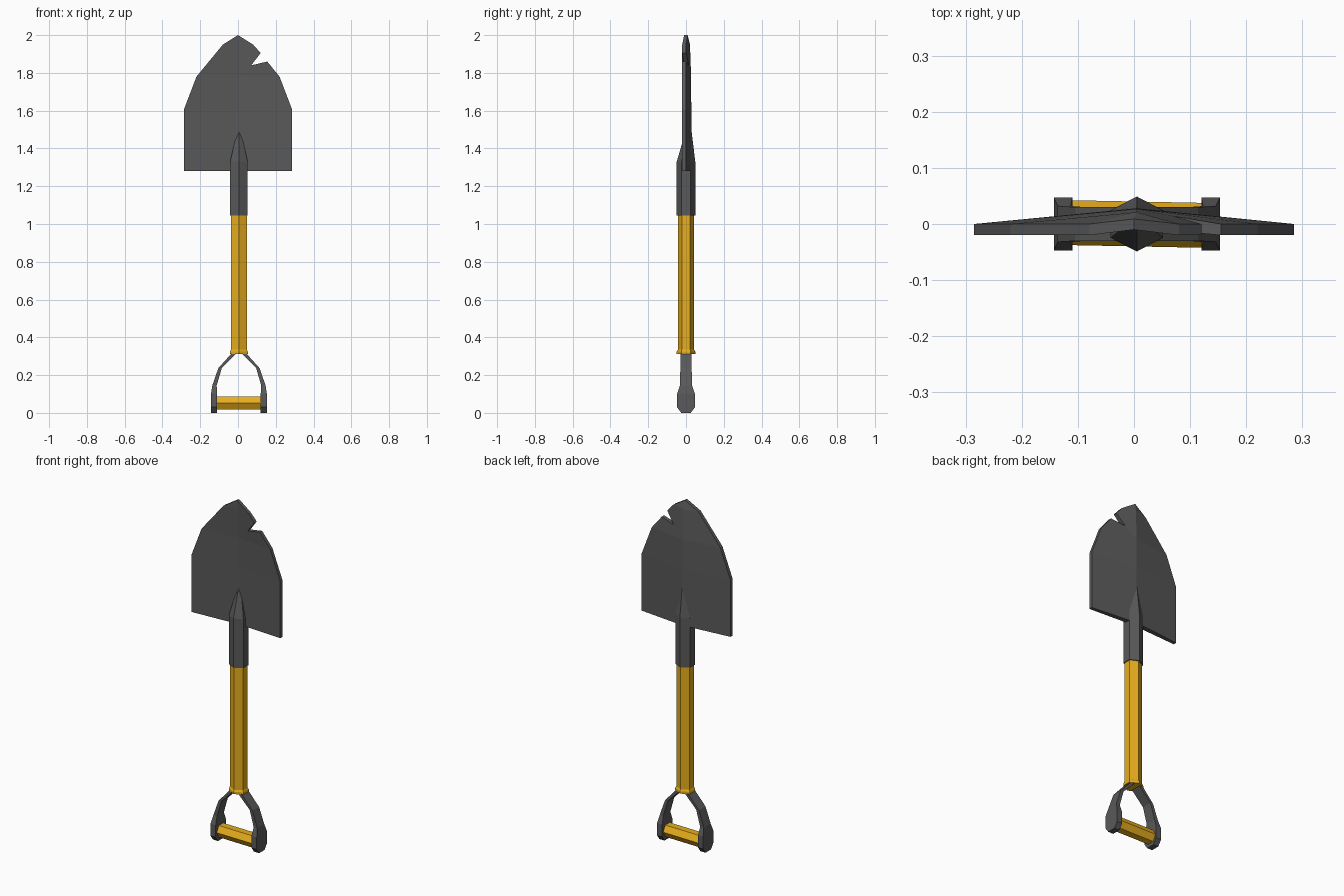
import bpy, bmesh, math

if "Cube" in bpy.data.objects:
    bpy.data.objects.remove(bpy.data.objects["Cube"])

CX = 0.005  # shaft axis


def material(name, color):
    m = bpy.data.materials.new(name)
    m.diffuse_color = color
    m.use_nodes = True
    m.node_tree.nodes["Principled BSDF"].inputs["Base Color"].default_value = m.diffuse_color
    return m


ORANGE = material("orange", (0.8, 0.42, 0.012, 1))
STEEL = material("dark_steel", (0.1, 0.1, 0.1, 1))


def make(name, verts, faces, mat):
    bm = bmesh.new()
    vs = [bm.verts.new(v) for v in verts]
    for f in faces:
        bm.faces.new([vs[i] for i in f])
    bmesh.ops.recalc_face_normals(bm, faces=bm.faces)
    me = bpy.data.meshes.new(name)
    bm.to_mesh(me)
    bm.free()
    me.materials.append(mat)
    ob = bpy.data.objects.new(name, me)
    bpy.context.collection.objects.link(ob)
    return ob


def loft(name, rings, mat):
    n = len(rings[0])
    verts = [v for r in rings for v in r]
    faces = [[k * n + i, k * n + (i + 1) % n, (k + 1) * n + (i + 1) % n, (k + 1) * n + i]
             for k in range(len(rings) - 1) for i in range(n)]
    faces += [list(range(n)), [len(verts) - n + i for i in range(n)]]
    return make(name, verts, faces, mat)


def hexagon(z, rx, ry, cy=0.0):
    # pointed towards front and back
    return [(CX + rx * math.sin(i * math.pi / 3) / 0.866, cy + ry * math.cos(i * math.pi / 3), z)
            for i in range(6)]


# Shaft with a small flared collar at its lower end
loft("shaft", [hexagon(0.312, 0.047, 0.049), hexagon(0.325, 0.047, 0.049),
               hexagon(0.335, 0.042, 0.043), hexagon(1.06, 0.042, 0.043)], ORANGE)

# Steel socket tapering into the blade
loft("socket", [hexagon(1.045, 0.0465, 0.049), hexagon(1.33, 0.0465, 0.049),
                hexagon(1.495, 0.009, 0.015, 0.014)], STEEL)

# Blade: bent sheet, (x, z, front y, back y)
E = (-0.02, 0.0)
pts = [(CX, 1.28, -0.003, 0.028), (CX, 1.61, -0.003, 0.028), (CX, 1.78, -0.003, 0.027),
       (CX, 1.95, -0.009, 0.021), (0, 2.0, -0.01, 0.009),
       (-0.285, 1.28, *E), (-0.285, 1.61, *E), (-0.22, 1.78, *E), (-0.08, 1.95, *E),
       (0.285, 1.28, *E), (0.285, 1.61, *E), (0.22, 1.78, *E), (0.155, 1.86, *E),
       (0.07, 1.84, -0.012, 0.014), (0.12, 1.905, *E), (0.08, 1.95, *E)]
sheet = [(0, 1, 6, 5), (1, 2, 7, 6), (2, 3, 8, 7), (3, 4, 8),
         (0, 9, 10, 1), (1, 10, 11, 2), (2, 11, 12, 13), (2, 13, 14, 15, 3), (3, 15, 4)]
rim = [0, 9, 10, 11, 12, 13, 14, 15, 4, 8, 7, 6, 5]
n = len(pts)
verts = [(x, f, z) for x, z, f, b in pts] + [(x, b, z) for x, z, f, b in pts]
faces = list(sheet) + [[i + n for i in reversed(f)] for f in sheet]
faces += [(a, b, b + n, a + n) for a, b in zip(rim, rim[1:] + rim[:1])]
make("blade", verts, faces, STEEL)

# Yoke arms: (outer x, inner x, z, half depth), mirrored about the shaft
arm = [(0.148, 0.115, 0.0, 0.025), (0.148, 0.115, 0.03, 0.047), (0.148, 0.115, 0.1, 0.047),
       (0.141, 0.118, 0.145, 0.032), (0.109, 0.091, 0.237, 0.030), (0.04, 0.015, 0.314, 0.030)]
for side, label in ((-1, "left"), (1, "right")):
    loft("yoke_arm_" + label,
         [[(CX + side * o, -d, z), (CX + side * i, -d, z), (CX + side * i, d, z), (CX + side * o, d, z)]
          for o, i, z, d in arm], STEEL)

# Hexagonal cross grip, set very slightly askew
grip = [[(x, 0.04 * math.cos(i * math.pi / 3) - 0.02 * (x - CX),
          0.053 + 0.034 * math.sin(i * math.pi / 3) / 0.866) for i in range(6)]
        for x in (CX - 0.12, CX + 0.12)]
loft("grip", grip, ORANGE)
